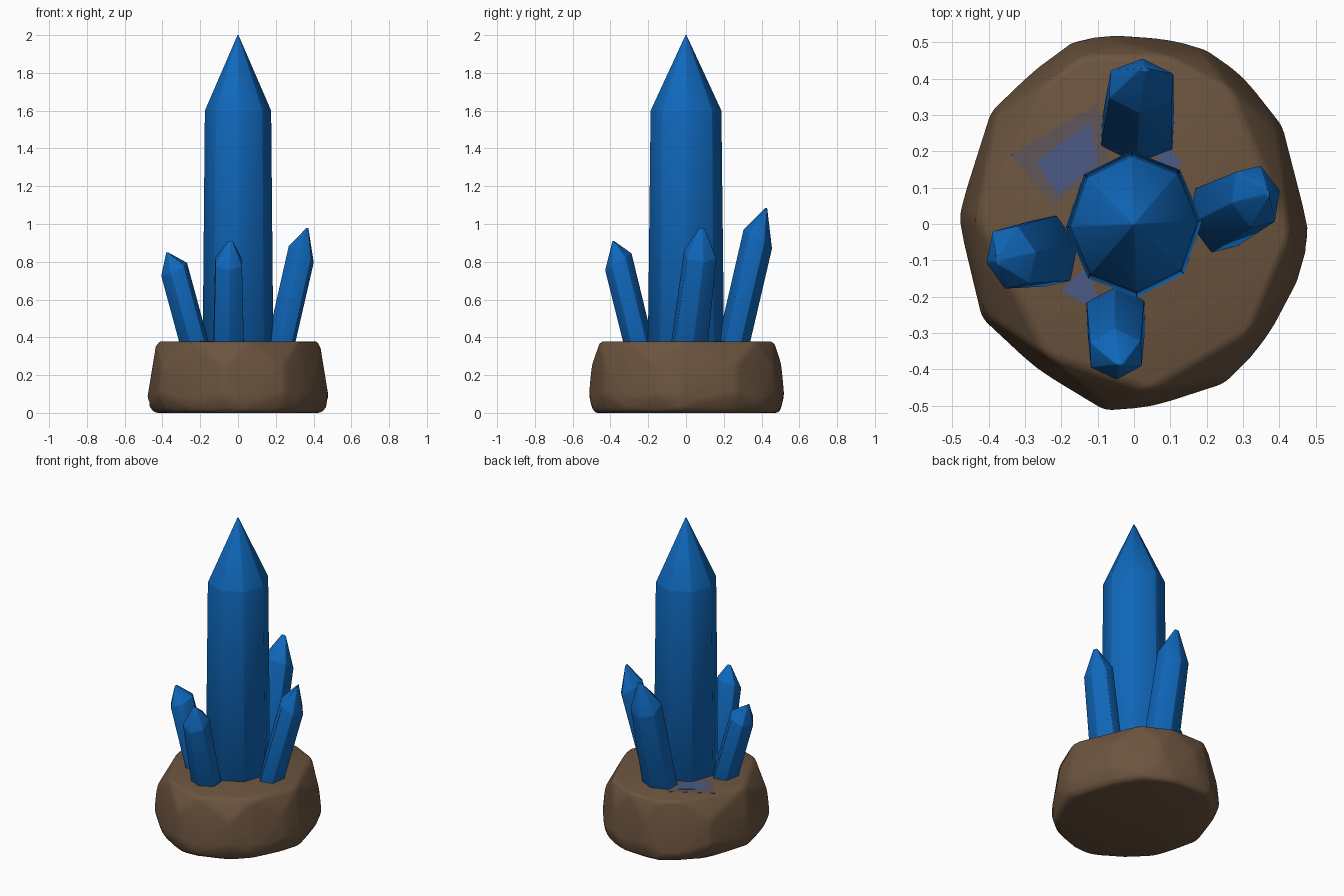
import bpy, bmesh, math
from mathutils import Vector

cube = bpy.data.objects.get("Cube")
if cube:
    bpy.data.objects.remove(cube, do_unlink=True)


def material(name, rgb):
    m = bpy.data.materials.new(name)
    m.use_nodes = True
    m.diffuse_color = (*rgb, 1)
    m.node_tree.nodes["Principled BSDF"].inputs["Base Color"].default_value = (*rgb, 1)
    return m


BLUE = material("crystal blue", (0.005, 0.138, 0.50))
BROWN = material("rock brown", (0.150, 0.089, 0.050))
TINT = material("blue stain", (0.07, 0.105, 0.24))
FAINT = material("faint stain", (0.115, 0.092, 0.10))


def finish(name, bm, mat, bevel=0, segments=2, smooth=True):
    bmesh.ops.recalc_face_normals(bm, faces=bm.faces)
    if bevel:
        bmesh.ops.bevel(bm, geom=list(bm.edges), offset=bevel, segments=segments,
                        profile=0.5, affect='EDGES', clamp_overlap=True)
    mesh = bpy.data.meshes.new(name)
    bm.to_mesh(mesh)
    bm.free()
    mesh.materials.append(mat)
    ob = bpy.data.objects.new(name, mesh)
    bpy.context.collection.objects.link(ob)
    if smooth:
        bpy.ops.object.select_all(action='DESELECT')
        ob.select_set(True)
        bpy.context.view_layer.objects.active = ob
        bpy.ops.object.shade_smooth_by_angle(angle=math.radians(40))
    return ob


def loft(bm, rings):
    # Join equal rings of points and cap both ends
    loops = [[bm.verts.new(p) for p in ring] for ring in rings]
    n = len(loops[0])
    for a, b in zip(loops, loops[1:]):
        for i in range(n):
            j = (i + 1) % n
            bm.faces.new((a[i], a[j], b[j], b[i]))
    bm.faces.new(loops[0])
    bm.faces.new(loops[-1])


# Rock base: hull of a wide lower outline and a coarser, offset upper outline
outline = [(-.16, .51), (-.05, .52), (.10, .51), (.20, .48), (.30, .41), (.41, .27),
           (.487, -.03), (.45, -.16), (.36, -.33), (.25, -.44), (.05, -.505), (-.08, -.515),
           (-.27, -.40), (-.42, -.26), (-.487, .02), (-.395, .31), (-.27, .43)]
bm = bmesh.new()
for i, (x, y) in enumerate(outline):
    bm.verts.new((x * .91, y * .95, 0))
    bm.verts.new((x, y, .05 + .05 * (i % 2)))
    if i % 2:
        bm.verts.new((x * .97, y * .975, .25))
    else:
        bm.verts.new((x * .89, y * .91, .378))
hull = bmesh.ops.convex_hull(bm, input=list(bm.verts))
junk = [v for v in bm.verts if not v.link_faces]
bmesh.ops.delete(bm, geom=junk, context='VERTS')
bmesh.ops.dissolve_limit(bm, angle_limit=math.radians(4), verts=list(bm.verts), edges=list(bm.edges))
finish("rock_base", bm, BROWN, .022, 3)

# Tall central crystal: tapered octagonal column with a pointed cap
bm = bmesh.new()
loft(bm, [[(rx * math.cos(k * math.tau / 8 + .04), ry * math.sin(k * math.tau / 8 + .04), z)
           for k in range(8)]
          for rx, ry, z in [(.188, .203, .3), (.176, .188, 1.6), (.003, .003, 2.0)]])
finish("main_crystal", bm, BLUE, .006, 1)


def small_crystal(name, base, shoulder, tip, heading, rx, ry, tilt):
    # Leaning hexagonal crystal; heading is its outward direction in degrees
    a = math.radians(heading)
    out, side = Vector((math.cos(a), math.sin(a), 0)), Vector((-math.sin(a), math.cos(a), 0))
    base, shoulder, tip = Vector(base), Vector(shoulder), Vector(tip)
    foot = base + (base - shoulder) * .15

    def ring(c, kx, ky, slope):
        pts = []
        for k in range(6):
            t = k * math.tau / 6
            pts.append(c + out * rx * kx * math.cos(t) + side * ry * ky * math.sin(t)
                       - Vector((0, 0, slope * math.cos(t))))
        return pts

    bm = bmesh.new()
    loft(bm, [ring(foot, 1.08, 1.1, 0), ring(shoulder, .95, .95, tilt), ring(tip, .06, .16, 0)])
    finish(name, bm, BLUE, .008, 2)


small_crystal("left_crystal", (.23, .02, .38), (.335, .075, .84), (.368, .085, .98), 14, .072, .097, .045)
small_crystal("right_crystal", (-.235, -.075, .38), (-.338, -.092, .76), (-.375, -.10, .85), 192, .074, .098, .035)
small_crystal("front_crystal", (-.05, -.255, .38), (-.05, -.358, .80), (-.04, -.385, .91), 272, .074, .085, .045)
small_crystal("back_crystal", (.01, .255, .38), (.02, .38, .92), (.03, .425, 1.085), 87, .08, .105, .05)


# Blue stains: thin plates on the flat rock top
def stain(name, corners, z, mat):
    bm = bmesh.new()
    loft(bm, [[(x, y, h) for x, y in corners] for h in (.374, z)])
    finish(name, bm, mat, smooth=False)


stain("back_stain_edge", [(-.34, .19), (-.10, .33), (-.07, .18), (-.22, .05)], .379, FAINT)
stain("back_stain", [(-.27, .17), (-.12, .28), (-.10, .17), (-.21, .08)], .380, TINT)
stain("front_stain", [(-.20, -.18), (-.13, -.12), (-.10, -.20), (-.14, -.22)], .380, TINT)
stain("left_stain", [(.08, .23), (.13, .17), (.10, .13), (.06, .17)], .380, TINT)
